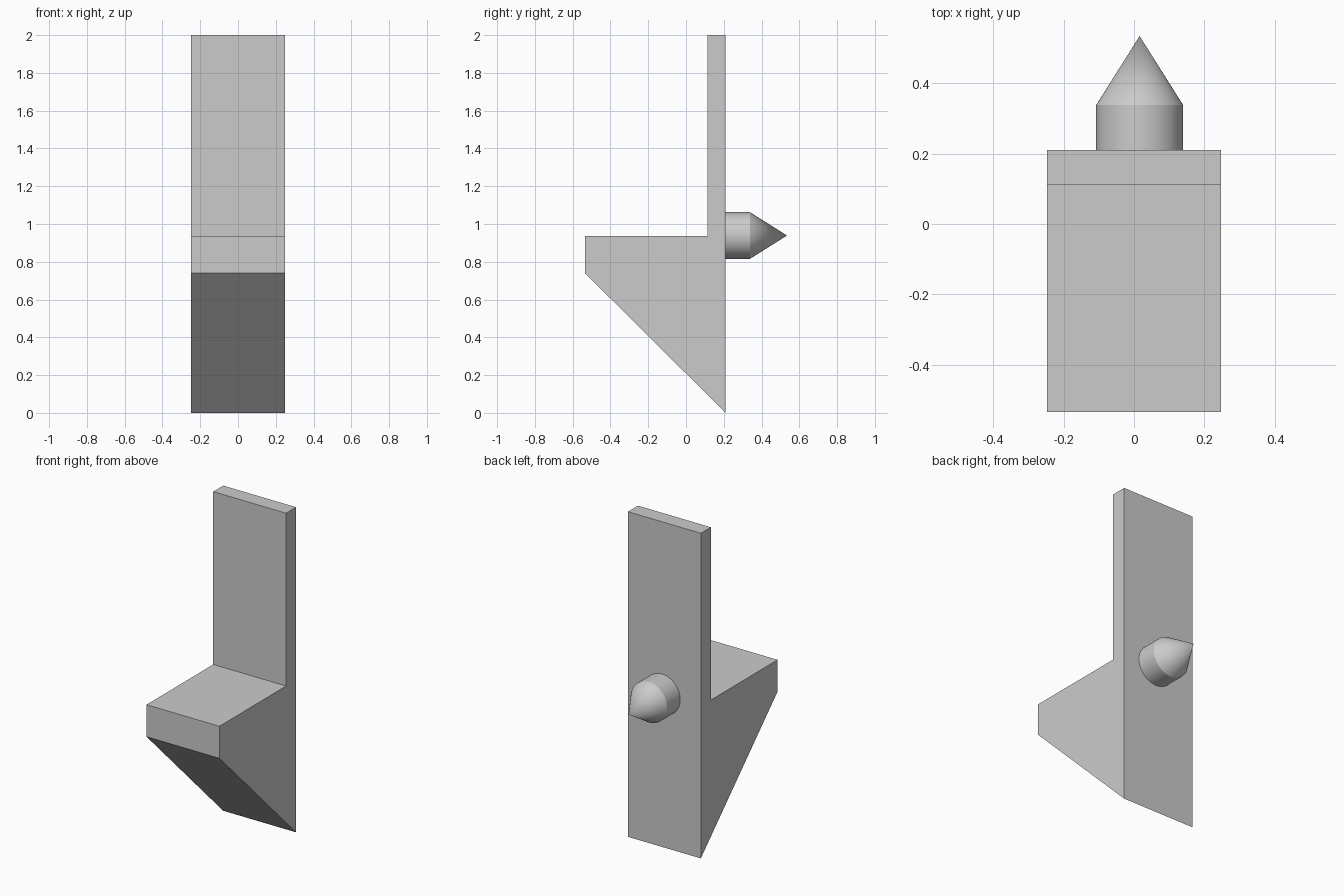
import bpy, bmesh, math
from mathutils import Matrix

if "Cube" in bpy.data.objects:
    bpy.data.objects.remove(bpy.data.objects["Cube"])

grey = bpy.data.materials.new("plain grey")
grey.diffuse_color = (0.6, 0.6, 0.6, 1)
grey.use_nodes = True
grey.node_tree.nodes["Principled BSDF"].inputs["Base Color"].default_value = grey.diffuse_color


def finish(name, bm):
    bmesh.ops.recalc_face_normals(bm, faces=bm.faces)
    mesh = bpy.data.meshes.new(name)
    bm.to_mesh(mesh)
    bm.free()
    mesh.materials.append(grey)
    obj = bpy.data.objects.new(name, mesh)
    bpy.context.collection.objects.link(obj)
    return obj


# Bracket: side profile (y, z) with back plate and wedge shelf, extruded across x
half_width = 0.248
profile = [(0.21, 0), (0.21, 2), (0.113, 2), (0.113, 0.937),
           (-0.535, 0.937), (-0.535, 0.74)]
bm = bmesh.new()
side = bm.faces.new([bm.verts.new((-half_width, y, z)) for y, z in profile])
new = bmesh.ops.extrude_face_region(bm, geom=[side])["geom"]
bmesh.ops.translate(bm, vec=(2 * half_width, 0, 0),
                    verts=[v for v in new if isinstance(v, bmesh.types.BMVert)])
finish("wedge_bracket", bm)

# Peg: round shaft with a pointed end, facing the back
radius, segments = 0.124, 64
shaft_start, shoulder, tip_y = 0.21, 0.338, 0.535
bm = bmesh.new()
base = bmesh.ops.create_circle(
    bm, cap_ends=True, radius=radius, segments=segments,
    matrix=Matrix.Translation((0.016, shaft_start, 0.939)) @ Matrix.Rotation(-math.pi / 2, 4, 'X'))
rim = list({e for v in base["verts"] for e in v.link_edges})
ext = bmesh.ops.extrude_edge_only(bm, edges=rim)["geom"]
bmesh.ops.translate(bm, vec=(0, shoulder - shaft_start, 0),
                    verts=[v for v in ext if isinstance(v, bmesh.types.BMVert)])
tip = bm.verts.new((0.016, tip_y, 0.939))
for e in [g for g in ext if isinstance(g, bmesh.types.BMEdge)]:
    bm.faces.new((*e.verts, tip))
peg = finish("pointed_peg", bm)

bpy.context.view_layer.objects.active = peg
peg.select_set(True)
bpy.ops.object.shade_smooth_by_angle(angle=math.radians(25))
